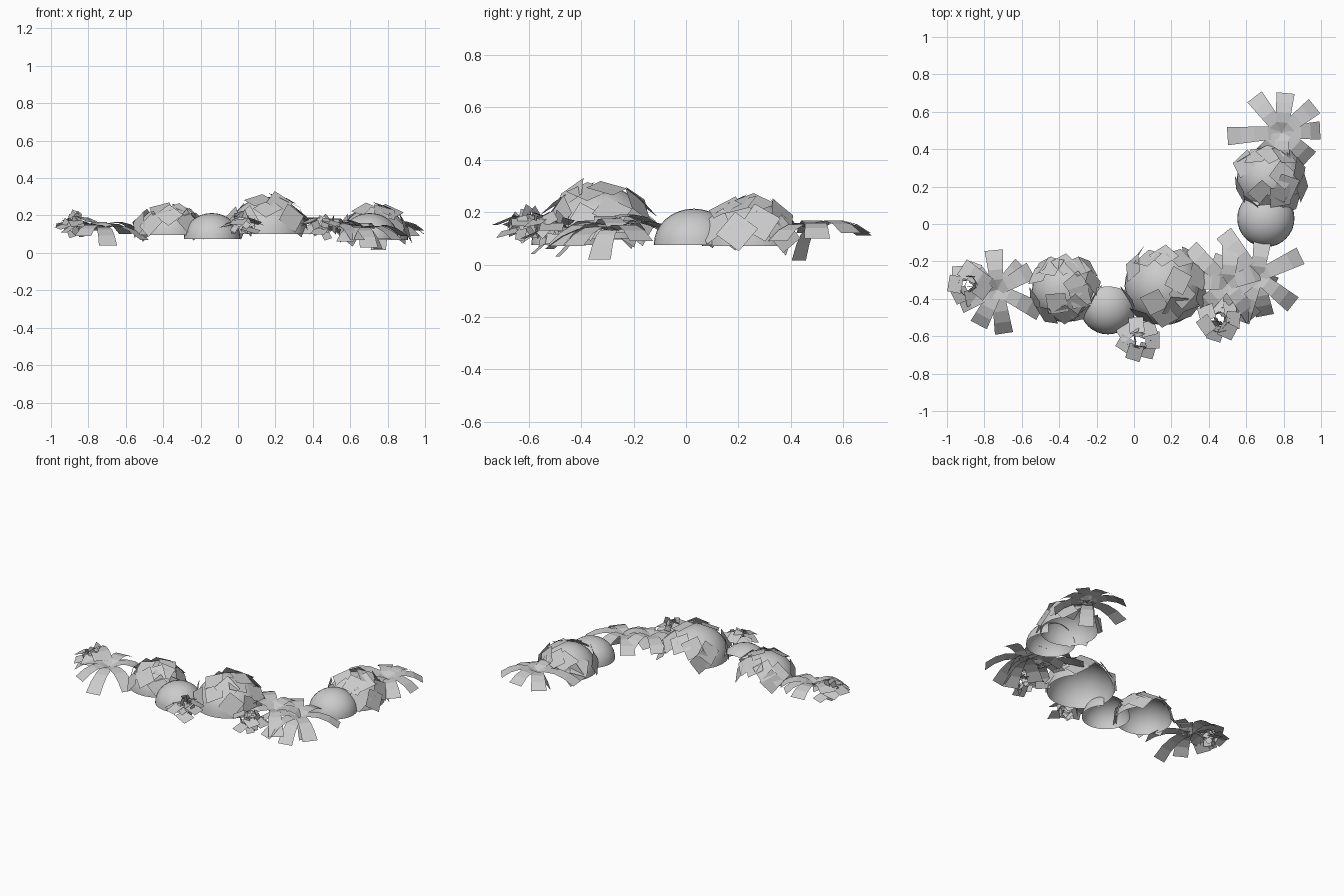
import bpy, bmesh, math, random
from mathutils import Vector, Matrix

if "Cube" in bpy.data.objects:
    bpy.data.objects.remove(bpy.data.objects["Cube"])

random.seed(4)


def finish(name, bm, smooth=False):
    bmesh.ops.remove_doubles(bm, verts=bm.verts, dist=1e-5)
    me = bpy.data.meshes.new(name)
    bm.to_mesh(me)
    bm.free()
    ob = bpy.data.objects.new(name, me)
    bpy.context.collection.objects.link(ob)
    for p in me.polygons:
        p.use_smooth = smooth
    return ob


def patch(bm, fn, nu, nv):
    g = [[bm.verts.new(fn(i / nu, j / nv)) for j in range(nv + 1)] for i in range(nu + 1)]
    for i in range(nu):
        for j in range(nv):
            bm.faces.new((g[i][j], g[i + 1][j], g[i + 1][j + 1], g[i][j + 1]))


# Bush shell: upper half of a rounded cube, open below and at the back
def dome(name, c, r, h):
    bm = bmesh.new()
    n = 8
    tan = lambda t: math.tan((t - .5) * math.pi / 2)

    def put(v):
        v = v.normalized()
        return Vector((c[0] + v.x * r, c[1] + v.y * r, c[2] + v.z * h))
    patch(bm, lambda u, v: put(Vector((tan(u), tan(v), 1))), n, n)
    for k in (-1, 0, 1):
        rot = Matrix.Rotation(k * math.pi / 2, 3, 'Z')
        patch(bm, lambda u, v: put(rot @ Vector((tan(u), -1, tan(.5 + v / 2)))), n, n // 2)
    finish(name, bm, True)


def card(bm, pos, normal, w, l, spin):
    q = normal.to_track_quat('Z', 'Y').to_matrix() @ Matrix.Rotation(spin, 3, 'Z')
    bm.faces.new([bm.verts.new(pos + q @ Vector((x * w / 2, y * l / 2, 0)))
                  for x, y in ((-1, -1), (1, -1), (1, 1), (-1, 1))])


# Square leaves lying on a bush: (azimuth, elevation) in degrees
def dome_leaves(name, c, r, h, s):
    bm = bmesh.new()
    spots = [(200, 20), (235, 22), (310, 25), (345, 18), (15, 30),
             (60, 38), (90, 42), (120, 38), (150, 28), (45, 15), (135, 14),
             (300, 55), (335, 60), (240, 62), (20, 68), (270, 42)]
    for az, el in spots:
        a, e = math.radians(az), math.radians(el)
        n = Vector((math.cos(a) * math.cos(e), math.sin(a) * math.cos(e), math.sin(e)))
        p = Vector(c) + Vector((n.x * r, n.y * r, n.z * h)) * 1.03
        tilt = Vector([random.uniform(-.2, .2) for _ in range(3)])
        card(bm, p, n + tilt, s, s, math.pi / 4 + random.uniform(-.3, .3))
    finish(name, bm)


domes = [("left_bush", (-.37, -.35, .095), .175, .155, .11),
         ("large_bush", (.16, -.33, .1), .21, .2, .115),
         ("right_bush", (.73, .24, .07), .18, .175, .115)]
for name, c, r, h, s in domes:
    dome(name, c, r, h)
    dome_leaves(name + "_leaves", c, r, h, s)
dome("small_front_bush", (-.14, -.44, .075), .15, .138)
dome("small_right_bush", (.705, .03, .075), .153, .138)


# Arching strap leaves from a centre to each tip
def rosette(name, c, tips, w=.085):
    bm = bmesh.new()
    c = Vector(c)
    for t in tips:
        d = Vector(t) - c
        side = Vector((-d.y, d.x, 0)).normalized()

        def f(u, v):
            p = c + d * u + Vector((0, 0, .16 * u * (1 - u)))
            return p + side * (v - .5) * w * (.75 + .4 * u)
        patch(bm, f, 4, 1)
    finish(name, bm)


rosette("back_rosette", (.79, .49, .135),
        [(.5, .47, .12), (.645, .68, .11), (.81, .7, .12), (.965, .63, .12),
         (.995, .5, .1), (.94, .35, .09), (.79, .3, .12), (.68, .36, .1), (.75, .43, .015)])
rosette("left_rosette", (-.73, -.35, .13),
        [(-.75, -.14, .12), (-.695, -.585, .04), (-.83, -.54, .09), (-.93, -.43, .11),
         (-.5, -.47, .07), (-.55, -.25, .12), (-.92, -.23, .17), (-.6, -.22, .1)])
rosette("corner_rosette", (.66, -.28, .13),
        [(.89, -.17, .09), (.85, -.43, .07), (.7, -.49, .03), (.69, -.07, .11),
         (.48, -.05, .12), (.57, -.52, .06), (.42, -.2, .13), (.45, -.42, .1), (.75, -.33, .02)])
rosette("corner_rosette_inner", (.5, -.32, .15),
        [(.3, -.13, .15), (.36, -.45, .1), (.64, -.5, .07), (.68, -.25, .12),
         (.52, -.12, .14), (.33, -.3, .14)])


# Small clumps: a ring of square leaves with little petals inside
def clump(name, c, r=.075):
    bm = bmesh.new()
    c = Vector(c)
    off = random.uniform(0, 1)
    for k in range(7):
        a = off + k * math.tau / 7
        d = Vector((math.cos(a), math.sin(a), 0))
        p = c + d * r + Vector((0, 0, random.uniform(-.035, .035)))
        card(bm, p, Vector((d.x * .4, d.y * .4, 1)), .09, .08, a + random.uniform(-.3, .3))
    for k in range(16):
        a = random.uniform(0, math.tau)
        q = random.uniform(.01, .07)
        d = Vector((math.cos(a) * q, math.sin(a) * q, random.uniform(-.05, .05)))
        n = Vector((math.cos(a), math.sin(a), random.uniform(-.2, .5)))
        card(bm, c + d, n, .04, .05, random.uniform(0, 3))
    finish(name, bm)


clump("left_clump", (-.88, -.32, .155))
clump("front_clump", (.025, -.615, .15))
clump("corner_clump", (.455, -.51, .14))
